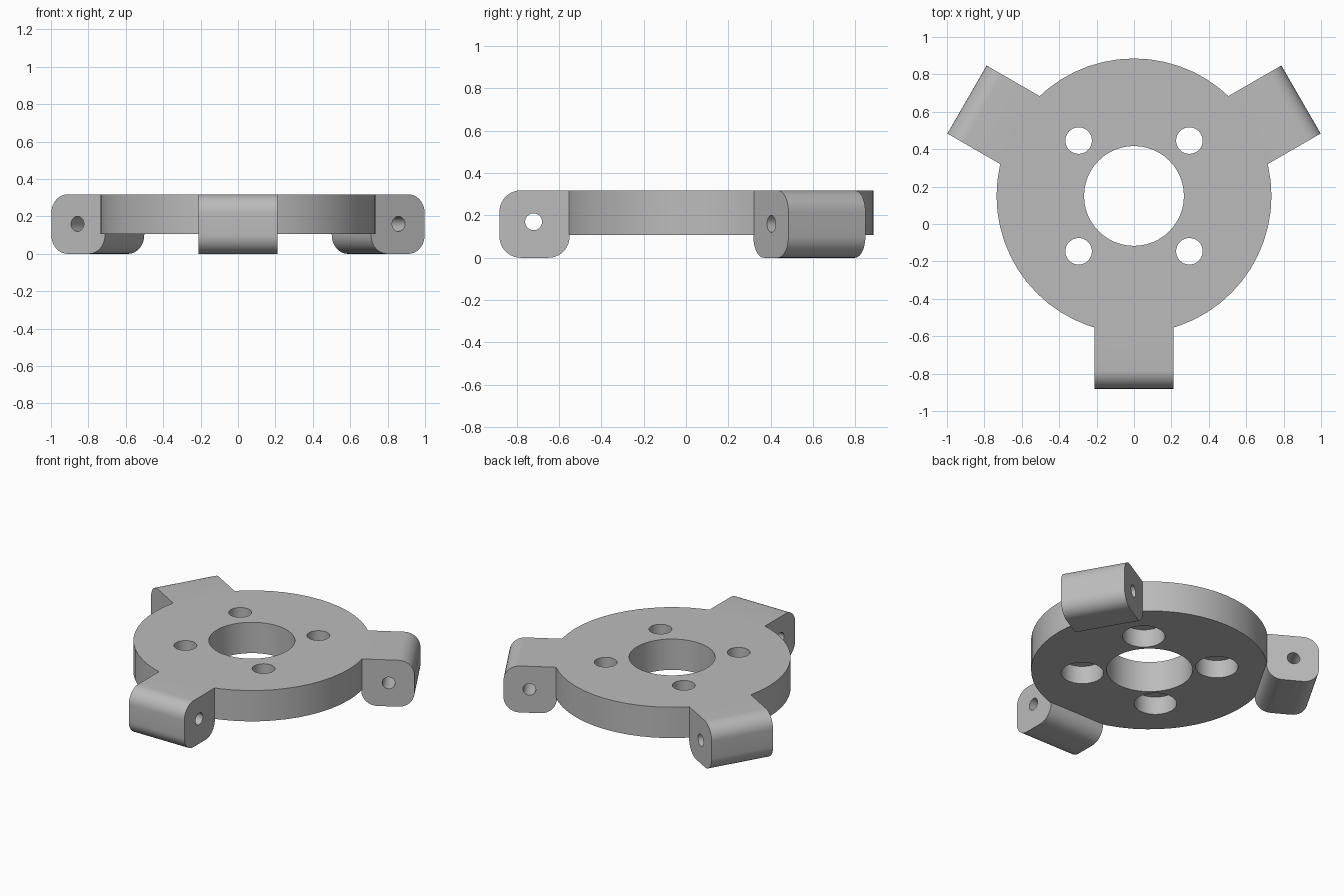
import bpy, bmesh, math
from mathutils import Matrix, Vector

cube = bpy.data.objects.get("Cube")
if cube:
    bpy.data.objects.remove(cube, do_unlink=True)

CENTRE = Vector((0, 0.15, 0))
TOP, BASE = 0.318, 0.107      # disc top and underside heights
INNER, OUTER = 0.70, 1.031    # lug reach from the disc centre
HALF_WIDTH, CORNER = 0.21, 0.1

grey = bpy.data.materials.new("plain grey")
grey.use_nodes = True
colour = (0.5, 0.5, 0.5, 1)
grey.diffuse_color = colour
grey.node_tree.nodes["Principled BSDF"].inputs["Base Color"].default_value = colour


def make_object(name, bm):
    bmesh.ops.recalc_face_normals(bm, faces=bm.faces)
    mesh = bpy.data.meshes.new(name)
    bm.to_mesh(mesh)
    bm.free()
    mesh.materials.append(grey)
    obj = bpy.data.objects.new(name, mesh)
    bpy.context.collection.objects.link(obj)
    return obj


def cylinder(name, radius, z0, z1, x=0, y=0, sides=48):
    bm = bmesh.new()
    place = Matrix.Translation(CENTRE + Vector((x, y, (z0 + z1) / 2)))
    bmesh.ops.create_cone(bm, cap_ends=True, segments=sides, radius1=radius,
                          radius2=radius, depth=z1 - z0, matrix=place)
    return make_object(name, bm)


def combine(target, other, operation):
    other.hide_render = True
    mod = target.modifiers.new(operation, "BOOLEAN")
    mod.operation, mod.solver, mod.object = operation, "EXACT", other
    bpy.context.view_layer.objects.active = target
    bpy.ops.object.modifier_apply(modifier=mod.name)
    bpy.data.objects.remove(other, do_unlink=True)


def lug_profile():
    # Square inner top corner buried in the disc, three rounded corners
    points = [(INNER, TOP)]
    corners = [(OUTER - CORNER, TOP - CORNER, 90), (OUTER - CORNER, CORNER, 0),
               (INNER + CORNER, CORNER, -90)]
    for r, z, start in corners:
        for i in range(11):
            a = math.radians(start - 9 * i)
            points.append((r + CORNER * math.cos(a), z + CORNER * math.sin(a)))
    return points


def make_lug(name, angle, hole_height):
    turn = Matrix.Translation(CENTRE) @ Matrix.Rotation(math.radians(angle), 4, "Z")
    bm = bmesh.new()
    face = bm.faces.new([bm.verts.new((r, -HALF_WIDTH, z)) for r, z in lug_profile()])
    ext = bmesh.ops.extrude_face_region(bm, geom=[face])
    moved = [v for v in ext["geom"] if isinstance(v, bmesh.types.BMVert)]
    bmesh.ops.translate(bm, verts=moved, vec=(0, 2 * HALF_WIDTH, 0))
    bm.transform(turn)
    lug = make_object(name, bm)
    # Cross pin hole
    bm = bmesh.new()
    place = turn @ Matrix.Translation((0.87, 0, hole_height)) @ Matrix.Rotation(math.pi / 2, 4, "X")
    bmesh.ops.create_cone(bm, cap_ends=True, segments=24, radius1=0.04,
                          radius2=0.04, depth=1, matrix=place)
    combine(lug, make_object("pin_hole_cutter", bm), "DIFFERENCE")
    return lug


# Disc with three lugs joined on
plate = cylinder("mounting_plate", 0.735, BASE, TOP, sides=56)
for name, angle, height in (("front_lug", -90, 0.17), ("left_lug", 30, 0.16),
                            ("right_lug", 150, 0.16)):
    combine(plate, make_lug(name, angle, height), "UNION")

# Centre bore
combine(plate, cylinder("bore_cutter", 0.267, -1, 1), "DIFFERENCE")

# Four bolt holes, counterbored from below
for x in (-0.296, 0.296):
    for y in (-0.296, 0.296):
        combine(plate, cylinder("bolt_cutter", 0.071, -1, 1, x, y, 32), "DIFFERENCE")
        combine(plate, cylinder("counterbore_cutter", 0.132, -1, BASE + 0.123, x, y, 32), "DIFFERENCE")

# Smooth curved walls, crisp edges
bpy.ops.object.select_all(action="DESELECT")
plate.select_set(True)
bpy.context.view_layer.objects.active = plate
bpy.ops.object.shade_smooth_by_angle(angle=math.radians(30))
